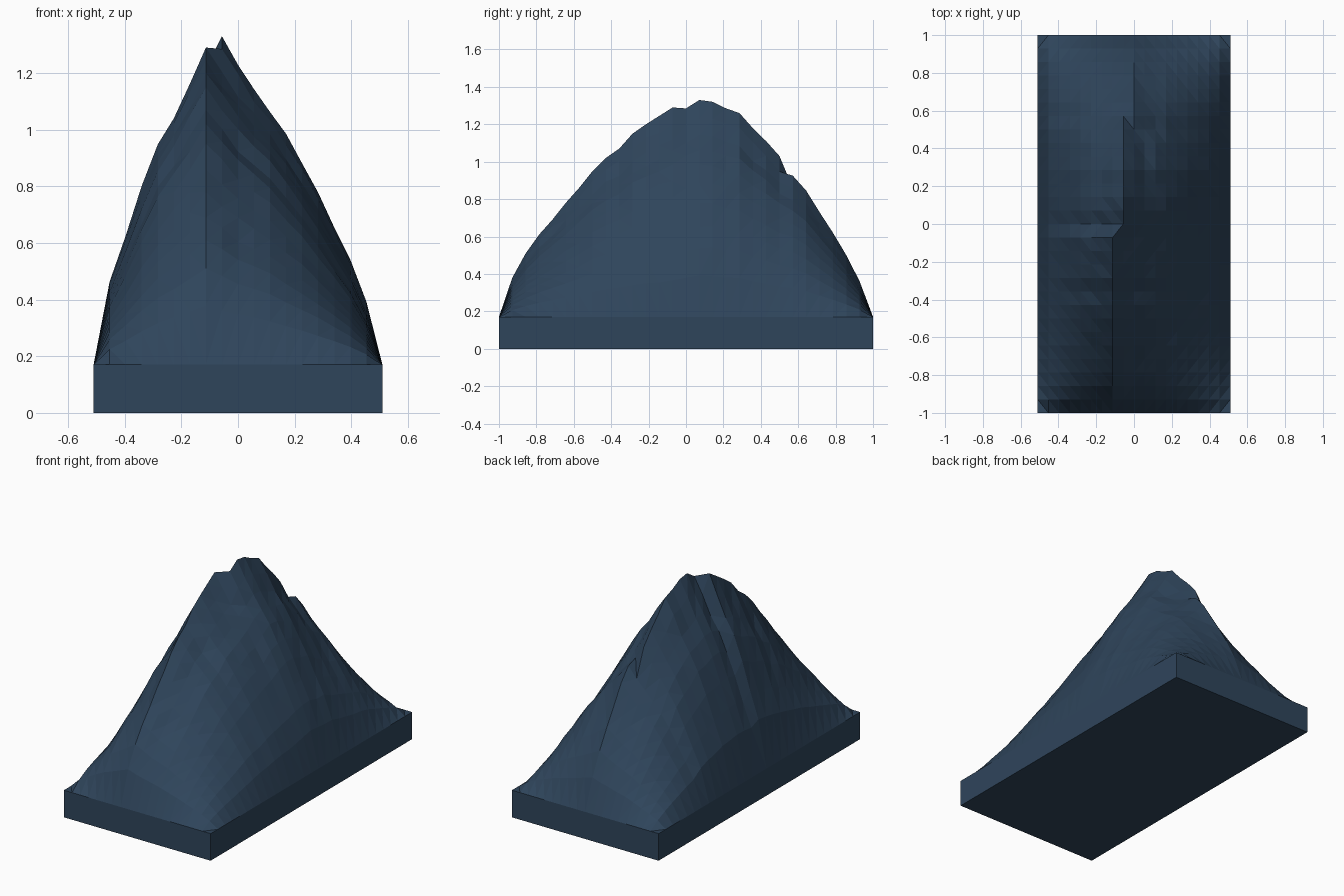
import bpy
import bmesh
import random

random.seed(4)
cube = bpy.data.objects.get("Cube")
if cube:
    bpy.data.objects.remove(cube)

HALF_X, HALF_Y, BASE = 0.51, 1.0, 0.17
COLS, ROWS = 18, 28

slate = bpy.data.materials.new("slate_blue")
slate.use_nodes = True
colour = (0.028, 0.059, 0.105, 1)
slate.diffuse_color = colour
slate.node_tree.nodes["Principled BSDF"].inputs["Base Color"].default_value = colour

# Crest height per row, front to back
CREST = [.17, .38, .51, .61, .69, .78, .86, .95, 1.02, 1.07, 1.15, 1.2, 1.245, 1.29,
         1.285, 1.33, 1.32, 1.285, 1.26, 1.18, 1.11, 1.03, .925, .845, .73, .62, .5, .36, .17]
# Relative height from ridge (0) to rim (1) on either slope
LEFT = [(0, 1), (.22, .83), (.43, .69), (.57, .56), (.72, .4), (.87, .25), (1, 0)]
RIGHT = [(0, 1), (.1, .915), (.2, .83), (.3, .775), (.4, .7), (.5, .615),
         (.6, .525), (.7, .42), (.8, .32), (.9, .19), (1, 0)]


def sample(points, t):
    for (a, ha), (b, hb) in zip(points, points[1:]):
        if t <= b:
            return ha + (hb - ha) * (t - a) / (b - a)
    return points[-1][1]


def ridge_column(y):
    if y < -0.03:
        return -2
    return -1 if y < 0.54 else 0


def height(x, y):
    row = round((y / HALF_Y + 1) * ROWS / 2)
    ridge = ridge_column(y) * 2 * HALF_X / COLS
    if x < ridge:
        rel = sample(LEFT, min(1, (ridge - x) / (ridge + HALF_X)))
    else:
        rel = sample(RIGHT, min(1, (x - ridge) / (HALF_X - ridge)))
    rough = 1 + random.uniform(-0.012, 0.012) if rel < 0.99 else 1
    return BASE + (CREST[row] - BASE) * rel * rough


def finish(bm, name):
    mesh = bpy.data.meshes.new(name)
    bm.to_mesh(mesh)
    bm.free()
    mesh.materials.append(slate)
    obj = bpy.data.objects.new(name, mesh)
    bpy.context.scene.collection.objects.link(obj)


# Faceted mound
bm = bmesh.new()
bmesh.ops.create_grid(bm, x_segments=COLS, y_segments=ROWS, size=1)
for v in bm.verts:
    v.co.x *= HALF_X
    v.co.y *= HALF_Y
    v.co.z = height(v.co.x, v.co.y)

# Flat triangle at each corner
for corner in [v for v in bm.verts if len(v.link_edges) == 2]:
    a, b = [e.other_vert(corner) for e in corner.link_edges]
    bmesh.utils.face_split(corner.link_faces[0], a, b)
bmesh.ops.triangulate(bm, faces=bm.faces[:])
finish(bm, "mound")

# Block below, open where the mound covers it
bm = bmesh.new()
bmesh.ops.create_cube(bm, size=1)
for v in bm.verts:
    v.co.x *= 2 * HALF_X
    v.co.y *= 2 * HALF_Y
    v.co.z = (v.co.z + 0.5) * BASE
bm.normal_update()
top = [f for f in bm.faces if f.normal.z > 0.5]
bmesh.ops.delete(bm, geom=top, context='FACES_ONLY')
finish(bm, "base_block")
